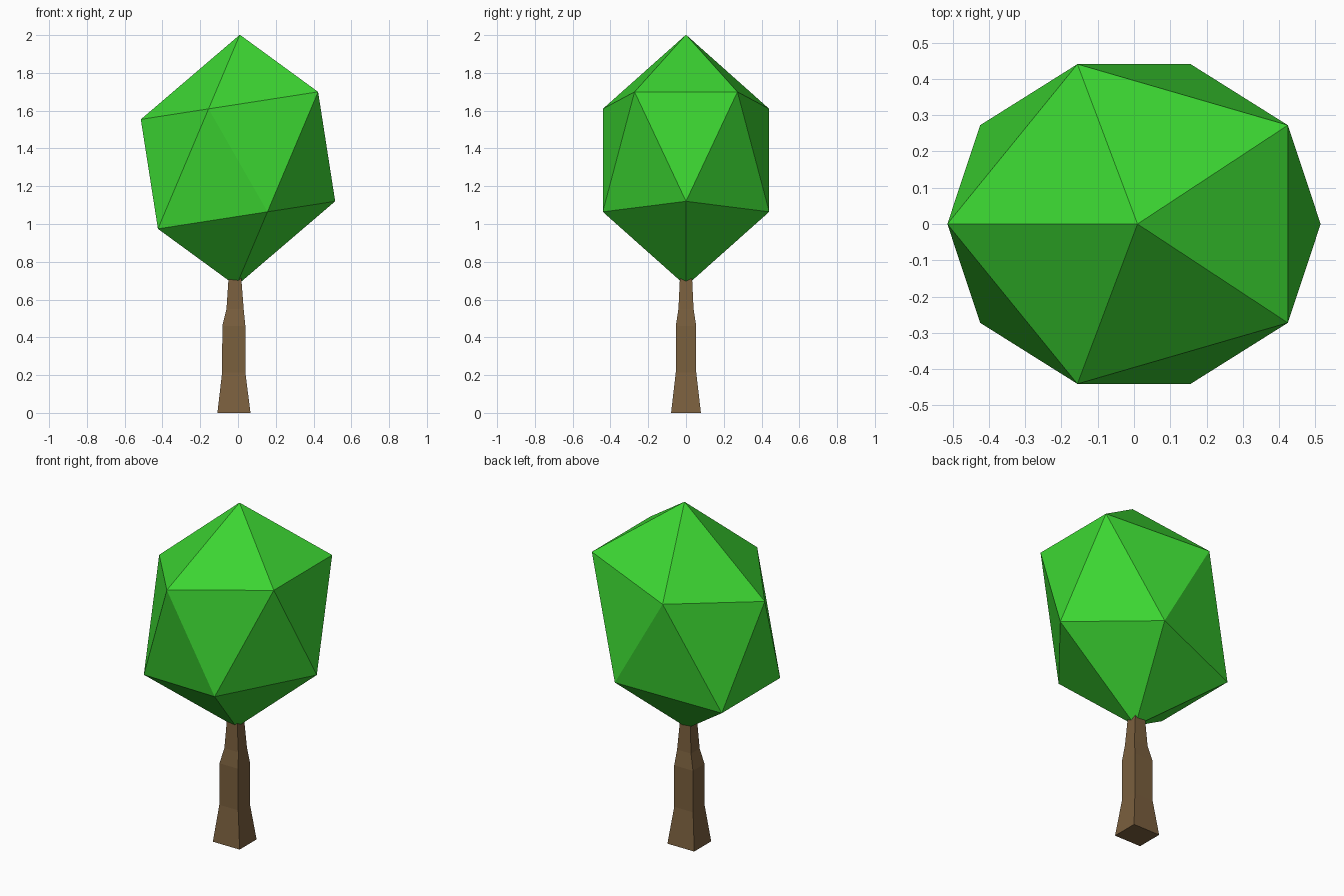
import bpy
import bmesh
from mathutils import Matrix

cube = bpy.data.objects.get("Cube")
if cube:
    bpy.data.objects.remove(cube, do_unlink=True)


def make_material(name, colour):
    mat = bpy.data.materials.new(name)
    mat.use_nodes = True
    mat.diffuse_color = colour
    bsdf = next(n for n in mat.node_tree.nodes if n.type == 'BSDF_PRINCIPLED')
    bsdf.inputs["Base Color"].default_value = colour
    return mat


def make_object(name, bm, mat):
    bmesh.ops.recalc_face_normals(bm, faces=bm.faces[:])
    mesh = bpy.data.meshes.new(name)
    bm.to_mesh(mesh)
    bm.free()
    mesh.materials.append(mat)
    obj = bpy.data.objects.new(name, mesh)
    bpy.context.collection.objects.link(obj)
    return obj


leaf_green = make_material("leaf green", (0.045, 0.67, 0.032, 1))
bark_brown = make_material("bark brown", (0.195, 0.115, 0.048, 1))

# Crown: a tall, slightly tilted icosahedron
bm = bmesh.new()
tilt = Matrix(((-0.58, 0, 0.0097, 0),
               (0, -0.518, 0, 0),
               (-0.09, 0, 0.665, 1.337),
               (0, 0, 0, 1)))
bmesh.ops.create_icosphere(bm, subdivisions=1, radius=1, matrix=tilt)
make_object("crown", bm, leaf_green)

# Trunk: square sections as (height, left x, right x, half depth)
sections = [
    (0.0, -0.109, 0.066, 0.079),
    (0.215, -0.084, 0.039, 0.054),
    (0.46, -0.083, 0.039, 0.054),
    (0.55, -0.061, 0.030, 0.040),
    (0.76, -0.047, 0.014, 0.030),
]
bm = bmesh.new()
rings = []
for z, x0, x1, d in sections:
    corners = ((x0, -d), (x1, -d), (x1, d), (x0, d))
    rings.append([bm.verts.new((x, y, z)) for x, y in corners])
for low, high in zip(rings, rings[1:]):
    for i in range(4):
        j = (i + 1) % 4
        bm.faces.new((low[i], low[j], high[j], high[i]))
bm.faces.new(rings[0][::-1])
bm.faces.new(rings[-1])
make_object("trunk", bm, bark_brown)
